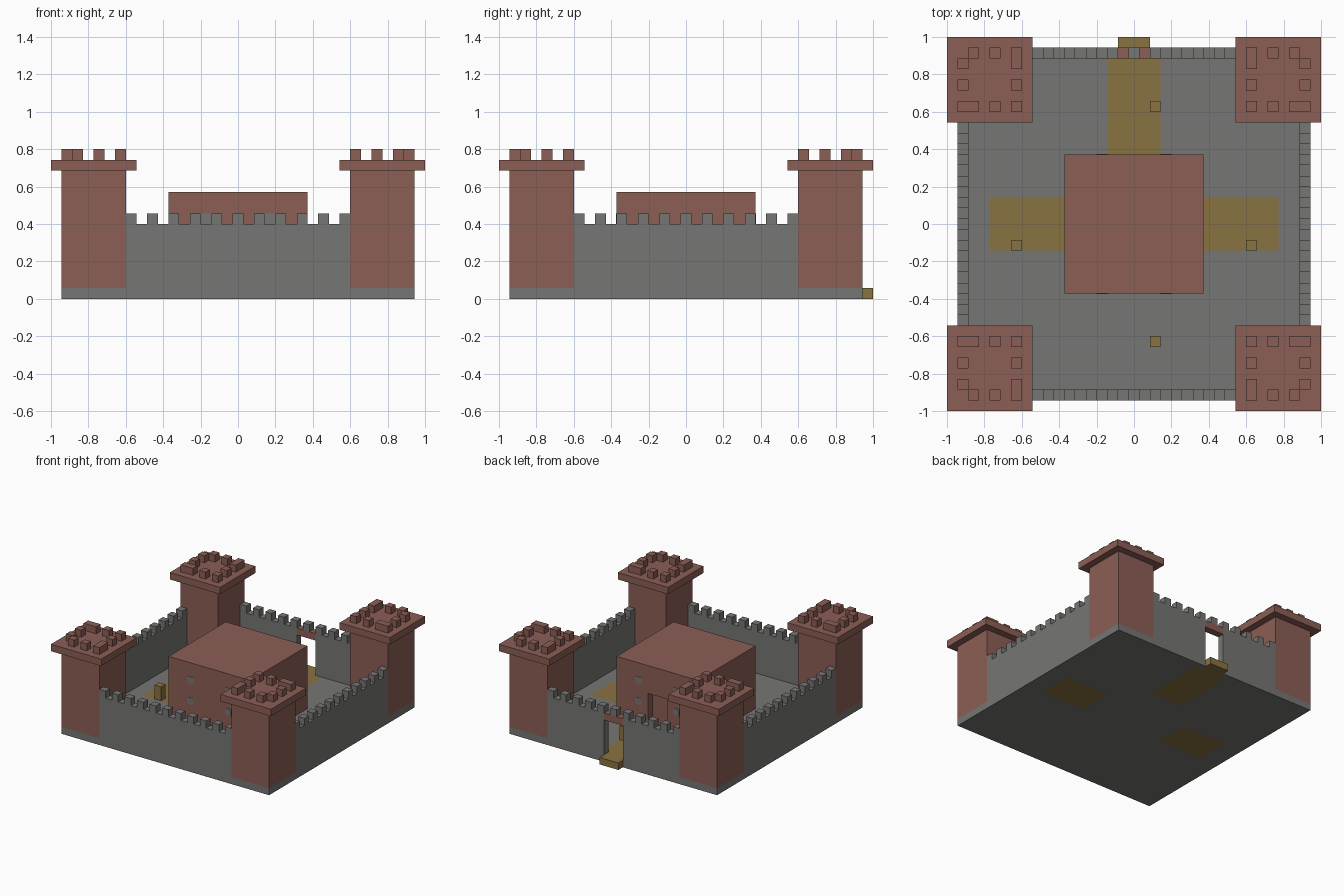
import bpy, bmesh
from mathutils import Vector

cube = bpy.data.objects.get("Cube")
if cube:
    bpy.data.objects.remove(cube)

U = 2 / 35  # one block; all sizes below are counted in blocks


def make_material(name, colour):
    mat = bpy.data.materials.new(name)
    mat.use_nodes = True
    mat.diffuse_color = (*colour, 1)
    mat.node_tree.nodes["Principled BSDF"].inputs["Base Color"].default_value = (*colour, 1)
    return mat


STONE = make_material("grey_stone", (0.18, 0.18, 0.175))
BRICK = make_material("red_brick", (0.26, 0.112, 0.09))
WOOD = make_material("tan_wood", (0.25, 0.17, 0.052))


def add_box(bm, lo, hi):
    lo, hi = Vector(lo), Vector(hi)
    verts = bmesh.ops.create_cube(bm, size=1)["verts"]
    for v in verts:
        v.co = (lo + hi) / 2 + v.co * (hi - lo)


def cut(bm, axis, values):
    normal = [0, 0, 0]
    normal[axis] = 1
    for value in values:
        bmesh.ops.bisect_plane(bm, geom=bm.verts[:] + bm.edges[:] + bm.faces[:],
                               plane_co=[n * value for n in normal], plane_no=normal)


def finish(bm, name, *mats):
    bmesh.ops.scale(bm, vec=(U, U, U), verts=bm.verts)
    mesh = bpy.data.meshes.new(name)
    bm.to_mesh(mesh)
    bm.free()
    for mat in mats:
        mesh.materials.append(mat)
    obj = bpy.data.objects.new(name, mesh)
    bpy.context.collection.objects.link(obj)
    return obj


def boxes(name, mat, *corners):
    bm = bmesh.new()
    for lo, hi in corners:
        add_box(bm, lo, hi)
    return finish(bm, name, mat)


def block(x, y, z, height=1):
    return (x - .5, y - .5, z), (x + .5, y + .5, z + height)


# Ground slab with wooden paths set into it
bm = bmesh.new()
add_box(bm, (-16.5, -16.5, 0), (16.5, 16.5, 1))
cut(bm, 0, (-13.5, -6.5, -2.5, -1.5, 1.5, 2.5, 6.5, 13.5))
cut(bm, 1, (-2.5, 2.5, 6.5, 15.5))
for f in bm.faces:
    c = f.calc_center_median()
    side_path = 6.5 < abs(c.x) < 13.5 and abs(c.y) < 2.5
    gate_path = c.y > 6.5 and abs(c.x) < (2.5 if c.y < 15.5 else 1.5)
    f.material_index = int(side_path or gate_path)
finish(bm, "ground_slab", STONE, WOOD)
boxes("gate_step", WOOD, ((-1.5, 16.5, 0), (1.5, 17.5, 1)))

# Curtain walls, the back one open for the gate
boxes("front_wall", STONE, ((-10.5, -16.5, 1), (10.5, -15.5, 7)))
boxes("back_wall", STONE, ((-10.5, 15.5, 1), (-1.5, 16.5, 7)),
      ((1.5, 15.5, 1), (10.5, 16.5, 7)))
boxes("gate_lintel", BRICK, ((-1.5, 15.5, 6), (1.5, 16.5, 7)))
for name, x in (("left_wall", 16), ("right_wall", -16)):
    boxes(name, STONE, ((x - .5, -10.5, 1), (x + .5, 10.5, 7)))

# Battlements on every second block
steps = range(-10, 11, 2)
for name, s in (("front", -16), ("back", 16)):
    boxes(name + "_battlements", STONE, *[block(i, s, 7) for i in steps])
for name, s in (("right", -16), ("left", 16)):
    boxes(name + "_battlements", STONE, *[block(s, i, 7) for i in steps])

# Corner towers with overhanging caps and a ring of merlons
RING = ((11, 11), (13, 11), (15, 11), (16, 11), (11, 13), (16, 13),
        (11, 15), (11, 16), (13, 16), (15, 16), (16, 15))
for depth, sy in (("front", -1), ("back", 1)):
    for side, sx in (("right", -1), ("left", 1)):
        name = depth + "_" + side + "_tower"
        cx, cy = 13.5 * sx, 13.5 * sy
        boxes(name, BRICK, ((cx - 3, cy - 3, 1), (cx + 3, cy + 3, 12)))
        boxes(name + "_cap", BRICK, ((cx - 4, cy - 4, 12), (cx + 4, cy + 4, 13)))
        boxes(name + "_merlons", BRICK, *[block(sx * x, sy * y, 13) for x, y in RING])

# Central keep with a recessed back door
bm = bmesh.new()
add_box(bm, (-6.5, -6.5, 1), (6.5, 6.5, 10))
cut(bm, 0, (-1.5, 1.5))
cut(bm, 2, (6,))
bm.normal_update()
door = [f for f in bm.faces if f.normal.y > .9
        and abs(f.calc_center_median().x) < 1 and f.calc_center_median().z < 6]
door = bmesh.ops.extrude_discrete_faces(bm, faces=door)["faces"]
for v in door[0].verts:
    v.co.y -= 1
bm.normal_update()
sill = [f for f in bm.faces if f.calc_center_median().z < 1.01 and f.normal.z > .9]
bmesh.ops.delete(bm, geom=sill, context="FACES")
finish(bm, "keep", BRICK)

# Keep windows as thin plates
for name, s in (("front", -1), ("back", 1)):
    plates = []
    for x in (-3, 3):
        for z in (4, 7):
            ys = sorted((s * 6.45, s * 6.55))
            plates.append(((x - .5, ys[0], z), (x + .5, ys[1], z + 1)))
    boxes("keep_" + name + "_windows", STONE, *plates)

# Wooden posts in the courtyard
for name, x, y in (("front", 2, -11), ("back", 2, 11), ("left", 11, -2), ("right", -11, -2)):
    boxes(name + "_post", WOOD, block(x, y, 1, 2))
